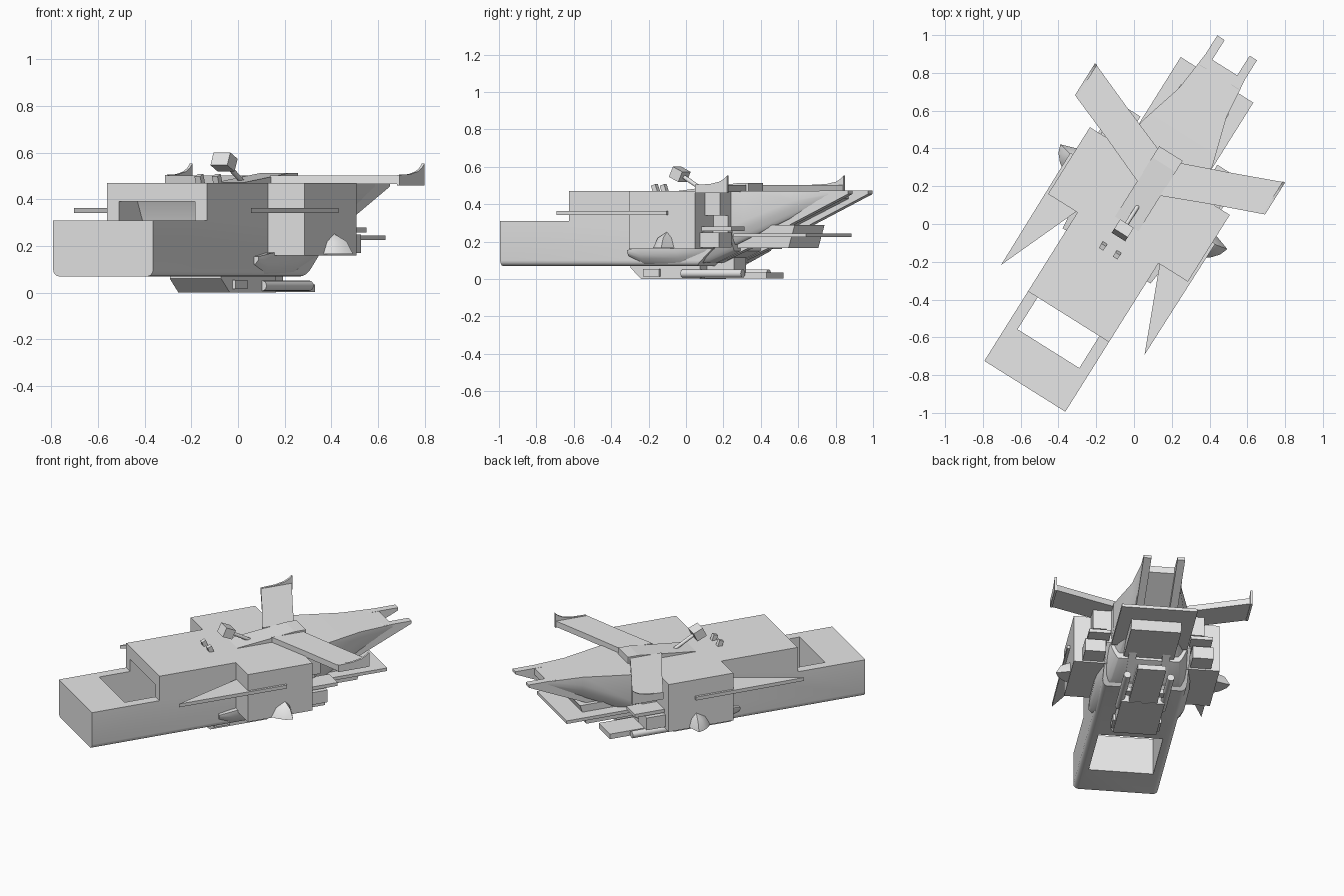
import bpy, bmesh, math
from mathutils import Matrix, Vector

old = bpy.data.objects.get("Cube")
if old:
    bpy.data.objects.remove(old, do_unlink=True)

grey = bpy.data.materials.new("hull_grey")
grey.use_nodes = True
grey.diffuse_color = (0.8, 0.8, 0.8, 1)
grey.node_tree.nodes["Principled BSDF"].inputs["Base Color"].default_value = (0.8, 0.8, 0.8, 1)

# The ship is built nose towards -y, then turned about z
PLACE = Matrix.Rotation(math.radians(-32.1), 4, 'Z') @ Matrix.Translation((-0.033, 0, 0))


def finish(name, bm, smooth=False):
    bmesh.ops.recalc_face_normals(bm, faces=bm.faces)
    mesh = bpy.data.meshes.new(name)
    bm.to_mesh(mesh)
    bm.free()
    mesh.materials.append(grey)
    ob = bpy.data.objects.new(name, mesh)
    bpy.context.collection.objects.link(ob)
    ob.matrix_world = PLACE
    if smooth:
        bpy.ops.object.select_all(action='DESELECT')
        ob.select_set(True)
        bpy.context.view_layer.objects.active = ob
        bpy.ops.object.shade_smooth_by_angle(angle=math.radians(35))
    return ob


def skin(bm, rings):
    """Join rings of points into a closed solid."""
    vs = [[bm.verts.new(p) for p in ring] for ring in rings]
    for a, b in zip(vs, vs[1:]):
        for i in range(len(a)):
            j = (i + 1) % len(a)
            bm.faces.new((a[i], a[j], b[j], b[i]))
    bm.faces.new(vs[0])
    bm.faces.new(vs[-1])


def plan(name, pts, z0, z1, sides=(1,)):
    """Extrude an (x, y) outline upwards, once per side."""
    bm = bmesh.new()
    for s in sides:
        skin(bm, [[(s * x, y, z) for x, y in pts] for z in (z0, z1)])
    return finish(name, bm)


def profile(name, pts, x0, x1, sides=(1,)):
    """Extrude a (y, z) outline sideways, once per side."""
    bm = bmesh.new()
    for s in sides:
        skin(bm, [[(s * x, y, z) for y, z in pts] for x in (x0, x1)])
    return finish(name, bm)


def box(name, x0, x1, y0, y1, z0, z1, sides=(1,)):
    return plan(name, [(x0, y0), (x1, y0), (x1, y1), (x0, y1)], z0, z1, sides)


def tilted(name, size, centre, tilt, sides=(1,)):
    bm = bmesh.new()
    for s in sides:
        m = (Matrix.Translation((s * centre[0], centre[1], centre[2]))
             @ Matrix.Rotation(math.radians(tilt), 4, 'X') @ Matrix.Diagonal((*size, 1)))
        bmesh.ops.create_cube(bm, size=1, matrix=m)
    return finish(name, bm)


def rod(name, a, b, r, sides=(1,)):
    bm = bmesh.new()
    for s in sides:
        p, q = Vector((s * a[0], *a[1:])), Vector((s * b[0], *b[1:]))
        m = Matrix.Translation((p + q) / 2) @ (q - p).to_track_quat('Z', 'Y').to_matrix().to_4x4()
        bmesh.ops.create_cone(bm, cap_ends=True, segments=16, radius1=r, radius2=r,
                              depth=(q - p).length, matrix=m)
    return finish(name, bm, True)


BOTH = (-1, 1)

# Main hull with a stepped nose, rounded lower edges and an open bay
hull = profile("main_hull", [(-1.035, .07), (-1.035, .31), (-.6, .31), (-.6, .47),
                             (.404, .47), (.404, .25), (.2, .07)], -.253, .253)
bm = bmesh.new()
bm.from_mesh(hull.data)
low = [e for e in bm.edges if all(v.co.z < .08 for v in e.verts)
       and abs(e.verts[0].co.y - e.verts[1].co.y) > .5]
bmesh.ops.bevel(bm, geom=low, offset=.03, segments=4, profile=.5, affect='EDGES')
bm.to_mesh(hull.data)
bm.free()
cutter = profile("bay_cutter", [(-.8, 0), (-.8, .35), (-.7, .39), (-.45, .39), (-.38, .25), (-.38, 0)],
                 -.193, .193)
cutter.hide_render = True
cut = hull.modifiers.new("bay", 'BOOLEAN')
cut.operation = 'DIFFERENCE'
cut.solver = 'EXACT'
cut.object = cutter
bpy.context.view_layer.update()
bpy.ops.object.select_all(action='DESELECT')
hull.select_set(True)
bpy.context.view_layer.objects.active = hull
bpy.ops.object.modifier_apply(modifier="bay")
bpy.data.objects.remove(cutter, do_unlink=True)
bpy.ops.object.shade_smooth_by_angle(angle=math.radians(35))

# Side boxes and the block joining them at the rear
box("side_boxes", .24, .437, -.107, .31, .16, .47, BOTH)
box("rear_block", -.335, .335, .2, .404, .34, .469)

# Blade fins along the side boxes
plan("blade_fins", [(.448, -.557), (.26, -.105), (.43, .14), (.453, .14)], .342, .364, BOTH)

# Pointed scoops low on the side boxes
bm = bmesh.new()
for s in BOTH:
    rim = [(.43, .04), (.47, .065), (.505, .105), (.522, .15), (.43, .18)]
    base = [bm.verts.new((s * x, y, .165)) for x, y in rim]
    mid = [bm.verts.new((s * (.437 + (x - .437) * .65), .133 + (y - .133) * .65, .22)) for x, y in rim]
    top = bm.verts.new((s * .437, .133, .252))
    bm.faces.new(base)
    for i in range(len(rim)):
        j = (i + 1) % len(rim)
        bm.faces.new((base[i], base[j], mid[j], mid[i]))
        bm.faces.new((mid[i], mid[j], top))
finish("side_scoops", bm, True)


def loft(name, stations):
    """Each station: y, top half width, top z, bottom half width, bottom z."""
    bm = bmesh.new()
    rings = []
    for y, wt, zt, wb, zb in stations:
        half = [(wt, zt)]
        for k in range(6):
            a = k / 5 * math.pi / 2
            r = min(.09, (zt - zb) * .6)
            half.append((wb + (wt - wb) * (1 - math.sin(a)), zb + r * (1 - math.sin(a)) ** 1.5))
        half.append((wb * .8, zb))
        rings.append([(x, y, z) for x, z in half] + [(-x, y, z) for x, z in reversed(half)])
    skin(bm, rings)
    return finish(name, bm, True)


# Rounded belly and the tapering tail
loft("belly", [(-.22, .275, .155, .25, .12), (-.13, .285, .17, .235, .075), (.1, .285, .19, .23, .072),
               (.26, .27, .24, .2, .09), (.4, .23, .3, .18, .15)])
loft("tail", [(.25, .225, .468, .2, .12), (.48, .222, .472, .16, .22), (.74, .147, .472, .12, .335),
              (.957, .125, .472, .11, .43)])
profile("tail_rails", [(.25, .085), (.45, .165), (.7, .285), (1.08, .455), (1.08, .473),
                       (.9, .473), (.3, .2)], .078, .124, BOTH)

# Stern plate and engine block below the tail
box("stern_plate", -.227, .227, .42, .88, .225, .245)
profile("stern_block", [(.38, .165), (.72, .165), (.76, .29), (.38, .29)], -.15, .15)

# Engines behind the side boxes
box("engine_pods", .26, .385, .3, .43, .17, .25, BOTH)
box("engine_plates", .24, .37, .3, .5, .258, .28, BOTH)

# Swept top wings with upturned tips
plan("top_wings", [(.07, .2), (.335, .31), (.59, .41), (.59, .61), (.33, .505), (.07, .404)],
     .465, .503, BOTH)
profile("wing_tips", [(.41, .46), (.41, .505), (.5, .508), (.56, .52), (.59, .535), (.61, .553),
                      (.61, .46)], .58, .594, BOTH)
profile("spine_wedge", [(-.02, .465), (-.02, .472), (.35, .513), (.42, .513), (.42, .465)], -.073, .073)

# Deck gun and sensor stubs
rod("gun_arm", (0, .09, .475), (0, -.04, .55), .011)
tilted("gun_head", (.085, .065, .06), (0, -.06, .56), -25)
tilted("deck_stubs", (.028, .028, .045), (.044, -.185, .482), 20, BOTH)

# Underslung skid with tubes
profile("skid_front", [(-.29, .075), (-.29, .06), (-.22, 0), (.15, 0), (.15, .075)], -.13, .13)
box("skid_side_blocks", .12, .145, -.2, -.1, .015, .055, BOTH)
box("skid_rear", -.085, .085, .14, .54, .003, .036)
box("skid_mount", -.06, .06, .1, .32, .03, .13)
rod("skid_tubes", (.13, .04, .03), (.13, .42, .03), .022, BOTH)
box("skid_brackets", .07, .13, .2, .25, .015, .045, BOTH)
